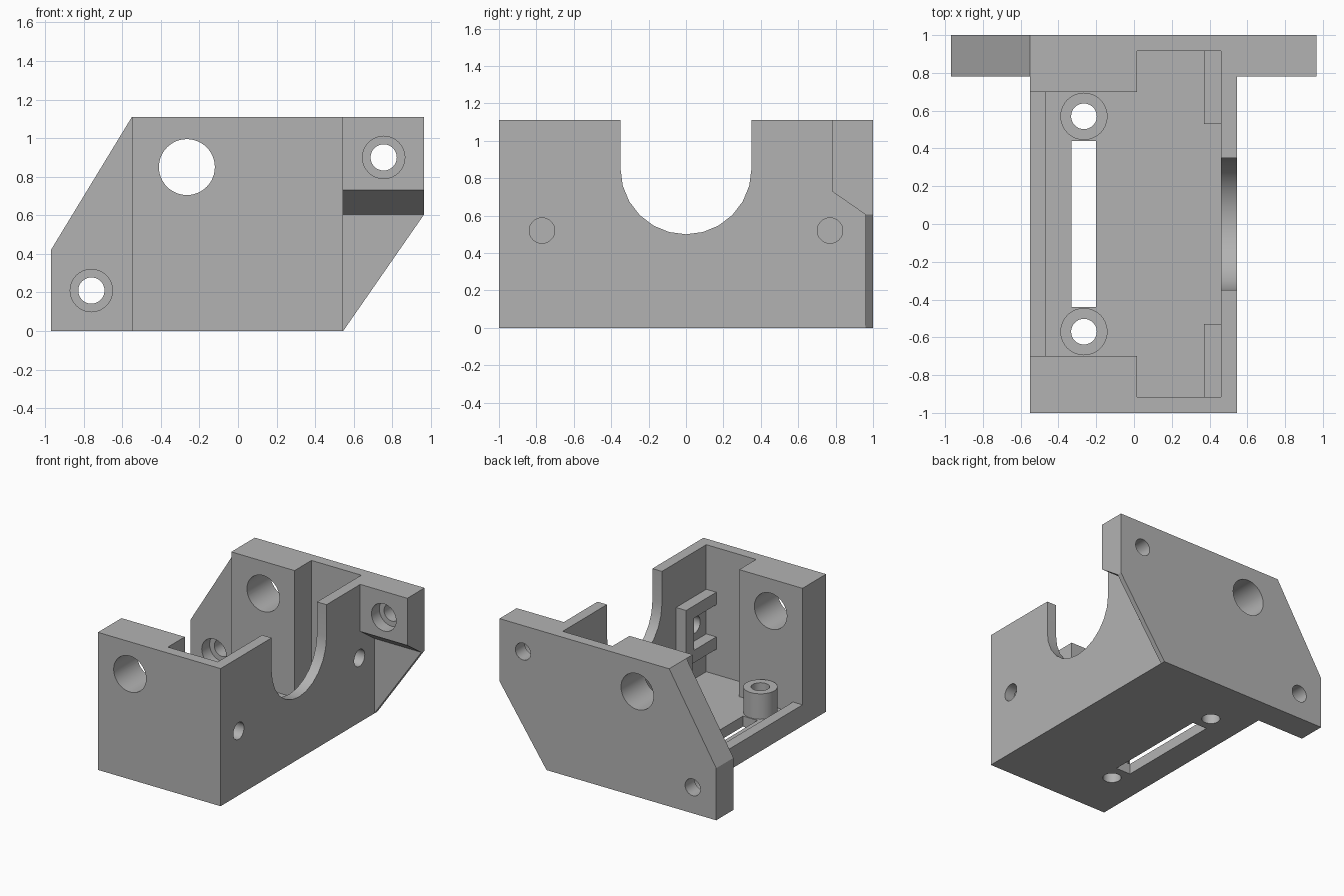
import bpy, bmesh, math

if "Cube" in bpy.data.objects:
    bpy.data.objects.remove(bpy.data.objects["Cube"], do_unlink=True)

GREY = (0.45, 0.45, 0.45, 1)
mat = bpy.data.materials.new("plain_grey")
mat.use_nodes = True
mat.diffuse_color = GREY
mat.node_tree.nodes["Principled BSDF"].inputs["Base Color"].default_value = GREY


def prism(name, points, axis, lo, hi):
    """Extrude a 2D outline along an axis between lo and hi."""
    place = {"X": lambda u, v, w: (w, u, v),
             "Y": lambda u, v, w: (u, w, v),
             "Z": lambda u, v, w: (u, v, w)}[axis]
    bm = bmesh.new()
    a = [bm.verts.new(place(u, v, lo)) for u, v in points]
    b = [bm.verts.new(place(u, v, hi)) for u, v in points]
    bm.faces.new(a)
    bm.faces.new(b)
    n = len(points)
    for i in range(n):
        j = (i + 1) % n
        bm.faces.new((a[i], a[j], b[j], b[i]))
    bmesh.ops.recalc_face_normals(bm, faces=bm.faces)
    mesh = bpy.data.meshes.new(name)
    bm.to_mesh(mesh)
    bm.free()
    mesh.materials.append(mat)
    ob = bpy.data.objects.new(name, mesh)
    bpy.context.collection.objects.link(ob)
    return ob


def rect(u0, u1, v0, v1):
    return [(u0, v0), (u1, v0), (u1, v1), (u0, v1)]


def circle(u, v, r, n=32):
    return [(u + r * math.cos(math.tau * i / n), v + r * math.sin(math.tau * i / n))
            for i in range(n)]


def combine(target, tool, operation):
    """Apply a boolean and discard the tool."""
    mod = target.modifiers.new("combine", "BOOLEAN")
    mod.operation = operation
    mod.solver = "EXACT"
    mod.object = tool
    bpy.context.view_layer.objects.active = target
    bpy.ops.object.modifier_apply(modifier=mod.name)
    bpy.data.objects.remove(tool, do_unlink=True)


TOP = 1.11
FLOOR = 0.085
BORE = 0.068

# Housing block and slanted mounting flange
housing = prism("motor_housing", rect(-0.55, 0.545, 0, TOP), "Y", -1, 0.78)
flange = prism("flange", [(-0.97, 0), (0.545, 0), (0.965, 0.605), (0.965, TOP),
                          (-0.55, TOP), (-0.97, 0.42)], "Y", 0.78, 1)
combine(housing, flange, "UNION")


def cut(points, axis, lo, hi):
    combine(housing, prism("cutter", points, axis, lo, hi), "DIFFERENCE")


def add(points, axis, lo, hi):
    combine(housing, prism("addition", points, axis, lo, hi), "UNION")


# Thinned lower corner of the flange
cut([(0.7, 0.73), (0.78, 0.73), (0.96, 0.605), (0.96, -0.1), (0.7, -0.1)], "X", 0.545, 1.1)

# Stepped cavity and open side above a low lip
half = [(-0.465, 0.7), (0.015, 0.7), (0.015, 0.915), (0.46, 0.915)]
cut(half + [(x, -y) for x, y in reversed(half)], "Z", FLOOR, 1.3)
cut(rect(-0.7, -0.4, -0.7, 0.7), "Z", 0.17, 1.3)

# Round-bottomed notch in the side wall
arc = [(0.35 * math.cos(math.pi * (1 + i / 12)), 0.85 + 0.35 * math.sin(math.pi * (1 + i / 12)))
       for i in range(13)]
cut(arc + [(0.35, 1.3), (-0.35, 1.3)], "X", 0.4, 0.7)

# Slot through the floor
cut(rect(-0.33, -0.2, -0.44, 0.44), "Z", -0.1, 0.14)

for s in (-1, 1):
    # Screw post with a bore through the floor
    add(circle(-0.265, s * 0.57, 0.125), "Z", FLOOR - 0.03, 0.29)
    cut(circle(-0.265, s * 0.57, BORE), "Z", -0.1, 0.4)
    # C-shaped nut holder on the side wall
    holder = [(0.93, 0.29), (0.53, 0.29), (0.53, 0.75), (0.93, 0.75),
              (0.93, 0.65), (0.63, 0.65), (0.63, 0.39), (0.93, 0.39)]
    add([(s * y, z) for y, z in holder], "X", 0.37, 0.48)
    cut(circle(s * 0.77, 0.52, BORE), "X", 0.4, 0.7)

# Rod hole through both end walls
cut(circle(-0.265, 0.85, 0.145, 48), "Y", -1.2, 1.2)

# Counterbored screw holes in the flange ears
for x, z in ((0.755, 0.9), (-0.76, 0.21)):
    cut(circle(x, z, BORE), "Y", 0.6, 1.2)
    cut(circle(x, z, 0.11), "Y", 0.6, 0.88)

# Smooth round surfaces, crisp corners
bpy.ops.object.select_all(action="DESELECT")
housing.select_set(True)
bpy.context.view_layer.objects.active = housing
bpy.ops.object.shade_smooth_by_angle(angle=math.radians(30))
